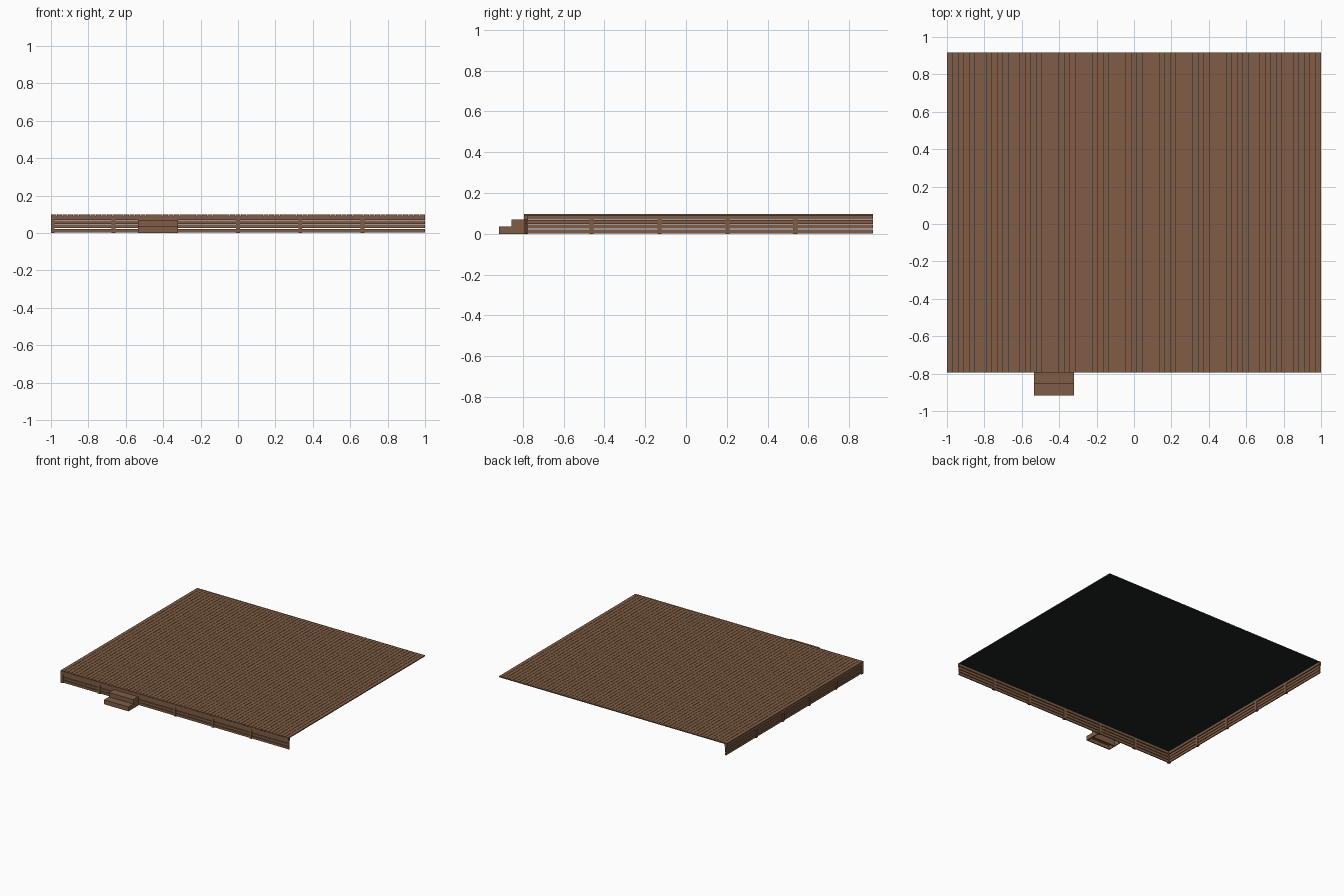
import bpy, bmesh

if "Cube" in bpy.data.objects:
    bpy.data.objects.remove(bpy.data.objects["Cube"])


def material(name, rgb):
    m = bpy.data.materials.new(name)
    m.diffuse_color = (*rgb, 1)
    m.use_nodes = True
    m.node_tree.nodes["Principled BSDF"].inputs["Base Color"].default_value = m.diffuse_color
    return m


WOOD = material("brown_wood", (0.215, 0.108, 0.058))
DARK = material("dark_membrane", (0.015, 0.018, 0.019))


def boxes(name, items, mat):
    """One object from a list of (x0, x1, y0, y1, z0, z1) boxes."""
    bm = bmesh.new()
    for x0, x1, y0, y1, z0, z1 in items:
        vs = bmesh.ops.create_cube(bm, size=1)["verts"]
        for v in vs:
            v.co.x = x1 if v.co.x > 0 else x0
            v.co.y = y1 if v.co.y > 0 else y0
            v.co.z = z1 if v.co.z > 0 else z0
    me = bpy.data.meshes.new(name)
    bm.to_mesh(me)
    bm.free()
    me.materials.append(mat)
    ob = bpy.data.objects.new(name, me)
    bpy.context.collection.objects.link(ob)
    return ob


FRONT, BACK, TOP = -0.795, 0.917, 0.098
POST_TOP = 0.07

# Deck boards running front to back, with narrow gaps
N = 67
pitch = 2 / N
gap = 0.0022
boxes("deck_boards",
      [(-1 + i * pitch + (gap / 2 if i else 0),
        -1 + (i + 1) * pitch - (gap / 2 if i < N - 1 else 0),
        FRONT, BACK, TOP - 0.006, TOP) for i in range(N)], WOOD)

# Dark sheet under the boards
boxes("under_sheet", [(-1, 1, FRONT, BACK, TOP - 0.008, TOP - 0.006)], DARK)

# Skirt planks on the front and left sides only
rows = [(0.002, 0.021), (0.0255, 0.0445), (0.049, 0.068)]
boxes("front_skirt_planks",
      [(-0.995, 1, FRONT + 0.006, FRONT + 0.014, a, b) for a, b in rows], WOOD)
boxes("left_skirt_planks",
      [(-0.994, -0.986, FRONT + 0.014, BACK, a, b) for a, b in rows], WOOD)

# Fascia boards below the deck edge
boxes("front_fascia", [(-1, 1, FRONT, FRONT + 0.02, POST_TOP, TOP - 0.008)], WOOD)
boxes("left_fascia", [(-1, -0.98, FRONT + 0.02, BACK, POST_TOP, TOP - 0.008)], WOOD)

# Short posts standing in the skirts
boxes("front_posts",
      [(x, x + 0.02, FRONT, FRONT + 0.02, 0, POST_TOP)
       for x in (-1, -0.675, -0.342, -0.01, 0.323, 0.656)], WOOD)
boxes("left_posts",
      [(-1, -0.98, y - 0.01, y + 0.01, 0, POST_TOP)
       for y in (-0.463, -0.13, 0.203, 0.536)], WOOD)

# Two front steps: treads, risers and side panels, open below
X0, X1, T = -0.535, -0.32, 0.008
steps = [(-0.917, -0.856, 0.035), (-0.856, FRONT, 0.07)]
boxes("step_treads", [(X0, X1, y0, y1, z - T, z) for y0, y1, z in steps], WOOD)
boxes("step_risers", [(X0 + T, X1 - T, y0, y0 + T, 0, z - T)
                      for y0, y1, z in steps], WOOD)
boxes("step_sides", [(x, x + T, y0, y1, 0, z - T)
                     for x in (X0, X1 - T) for y0, y1, z in steps], WOOD)
